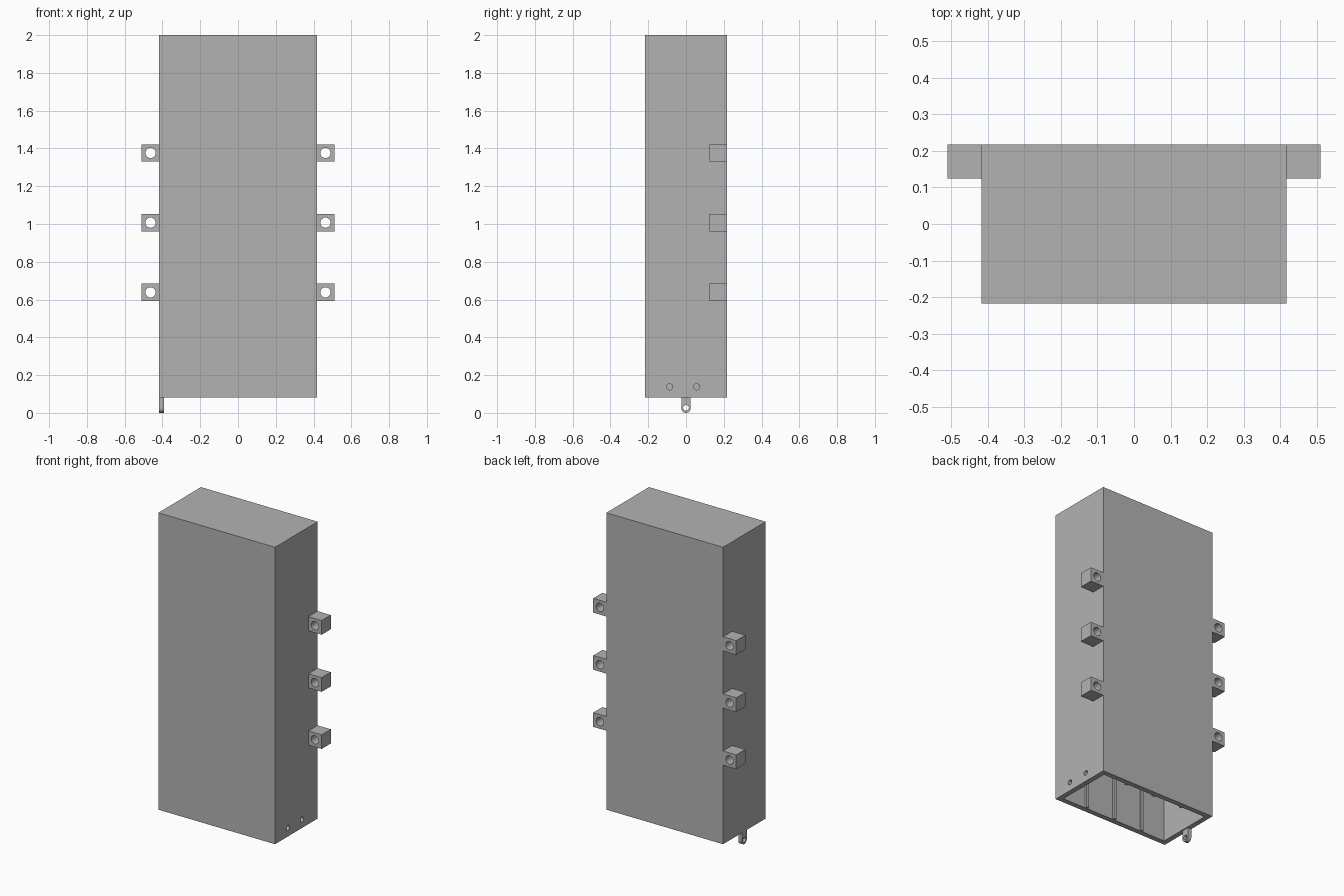
import bpy
import bmesh
import math
from mathutils import Matrix

cube = bpy.data.objects.get("Cube")
if cube:
    bpy.data.objects.remove(cube, do_unlink=True)

grey = bpy.data.materials.new("plain grey")
grey.use_nodes = True
colour = (0.45, 0.45, 0.45, 1)
grey.diffuse_color = colour
grey.node_tree.nodes["Principled BSDF"].inputs["Base Color"].default_value = colour

HALF_W, HALF_D = 0.417, 0.217
BASE, TOP, WALL = 0.082, 2.0, 0.033


def finish(name, bm):
    mesh = bpy.data.meshes.new(name)
    bm.to_mesh(mesh)
    bm.free()
    mesh.materials.append(grey)
    obj = bpy.data.objects.new(name, mesh)
    bpy.context.collection.objects.link(obj)
    return obj


def box(name, low, high):
    bm = bmesh.new()
    bmesh.ops.create_cube(bm, size=1)
    for v in bm.verts:
        v.co = [a + (c + 0.5) * (b - a) for a, b, c in zip(low, high, v.co)]
    return finish(name, bm)


def cylinder(name, centre, radius, length, axis, sides=24):
    bm = bmesh.new()
    turn = Matrix.Rotation(math.pi / 2, 4, "Y" if axis == "X" else "X")
    bmesh.ops.create_cone(bm, cap_ends=True, segments=sides, radius1=radius,
                          radius2=radius, depth=length,
                          matrix=Matrix.Translation(centre) @ turn)
    return finish(name, bm)


def combine(target, tool, operation="DIFFERENCE"):
    mod = target.modifiers.new("cut", "BOOLEAN")
    mod.operation = operation
    mod.solver = "EXACT"
    mod.object = tool
    graph = bpy.context.evaluated_depsgraph_get()
    mesh = bpy.data.meshes.new_from_object(target.evaluated_get(graph))
    target.modifiers.clear()
    target.data = mesh
    bpy.data.objects.remove(tool, do_unlink=True)


def smooth(obj):
    bpy.ops.object.select_all(action="DESELECT")
    obj.select_set(True)
    bpy.context.view_layer.objects.active = obj
    bpy.ops.object.shade_smooth_by_angle(angle=math.radians(30))


# Hollow housing, open underneath
housing = box("housing", (-HALF_W, -HALF_D, BASE), (HALF_W, HALF_D, TOP))
combine(housing, box("cavity", (WALL - HALF_W, WALL - HALF_D, 0),
                     (HALF_W - WALL, HALF_D - WALL, TOP - WALL)))

# Two small screw holes in the left wall
for y in (-0.087, 0.056):
    combine(housing, cylinder("hole", (HALF_W, y, 0.138), 0.016, 0.2, "X"))
smooth(housing)

# Slim guide ribs inside the front and back walls
for side, label in ((-1, "front"), (1, "back")):
    inner = side * (HALF_D - WALL)
    ys = sorted((inner + side * 0.005, inner - side * 0.012))
    for i in range(3):
        x = (i - 1) * HALF_W / 2
        box(f"{label}_rib_{i + 1}", (x - 0.01, ys[0], BASE + 0.001),
            (x + 0.01, ys[1], TOP - WALL))

# Drilled mounting lugs along both rear edges
for side, label in ((-1, "right"), (1, "left")):
    for i in range(3):
        z = 0.638 + i * 0.369
        xs = sorted((side * HALF_W, side * 0.511))
        lug = box(f"{label}_lug_{i + 1}", (xs[0], 0.124, z - 0.046),
                  (xs[1], HALF_D, z + 0.046))
        combine(lug, cylinder("bore", (side * 0.463, 0.17, z), 0.027, 0.3, "Y"))
        smooth(lug)

# Rounded latch tab with an eyelet under the right wall
TAB, THICK = 0.025, 0.026
tab_x = THICK / 2 - HALF_W
tab = box("latch_tab", (-HALF_W, -TAB, TAB), (THICK - HALF_W, TAB, BASE + 0.001))
combine(tab, cylinder("tab_end", (tab_x, 0, TAB), TAB, THICK, "X", 32), "UNION")
combine(tab, cylinder("eyelet", (tab_x, 0, TAB + 0.002), 0.015, 0.1, "X"))
smooth(tab)
